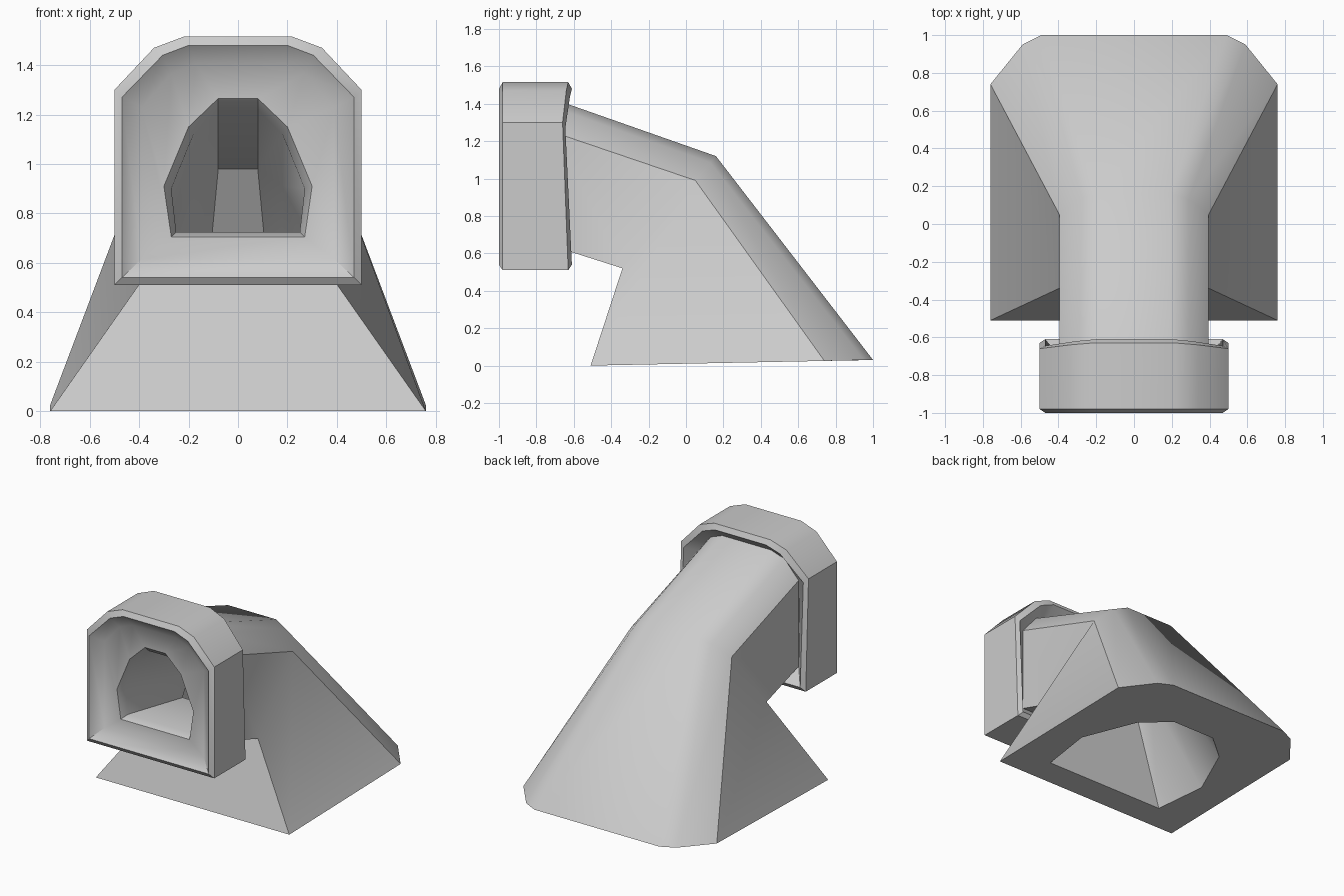
import bpy, bmesh, math

if "Cube" in bpy.data.objects:
    bpy.data.objects.remove(bpy.data.objects["Cube"])


def upright(outline, ys):
    """Turn an (x, z) half outline into a ring, with one y or a y per point."""
    ys = ys if isinstance(ys, (list, tuple)) else [ys] * len(outline)
    return [(x, y, z) for (x, z), y in zip(outline, ys)]


def loft(name, half_rings):
    """Mirror each half ring in x and skin them into a closed tube."""
    bm = bmesh.new()
    rings = []
    for half in half_rings:
        full = half + [(-x, y, z) for x, y, z in reversed(half)]
        rings.append([bm.verts.new(p) for p in full])
    n = len(rings[0])
    for a, b in zip(rings, rings[1:] + rings[:1]):
        for i in range(n):
            j = (i + 1) % n
            bm.faces.new((a[i], a[j], b[j], b[i]))
    bmesh.ops.recalc_face_normals(bm, faces=bm.faces)
    mesh = bpy.data.meshes.new(name)
    bm.to_mesh(mesh)
    bm.free()
    obj = bpy.data.objects.new(name, mesh)
    bpy.context.collection.objects.link(obj)
    bpy.context.view_layer.objects.active = obj
    obj.select_set(True)
    bpy.ops.object.shade_smooth_by_angle(angle=math.radians(35))
    return obj


# Half outlines: bottom corner, shoulder, upper corner, top
rim = [(0.50, 0.51), (0.50, 1.30), (0.34, 1.47), (0.22, 1.515)]
rim_inset = [(0.47, 0.54), (0.47, 1.27), (0.305, 1.44), (0.20, 1.48)]
recess = [(0.39, 0.615), (0.39, 1.23), (0.27, 1.365), (0.17, 1.405)]
hole_lip = [(0.27, 0.705), (0.30, 0.91), (0.20, 1.15), (0.08, 1.265)]
hole = [(0.25, 0.725), (0.27, 0.90), (0.18, 1.12), (0.08, 1.22)]

# Outer duct: flared foot, bend and neck
outer_duct = [
    [(0.76, -0.51, 0.0), (0.76, 0.74, 0.025), (0.59, 0.95, 0.03), (0.49, 1.0, 0.03)],
    [(0.395, -0.34, 0.52), (0.395, 0.05, 0.99), (0.29, 0.13, 1.085), (0.19, 0.16, 1.12)],
    [(0.395, -0.70, 0.635), (0.395, -0.70, 1.245), (0.29, -0.69, 1.375), (0.19, -0.68, 1.415)],
]

# Collar: back groove, bevelled rim, recessed front and opening
collar = [
    upright(rim_inset, [-0.61, -0.645, -0.62, -0.61]),
    upright(rim, [-0.63, -0.66, -0.64, -0.63]),
    upright(rim, -0.98),
    upright(rim_inset, -1.0),
    upright(recess, -0.94),
    upright(hole_lip, -0.93),
    upright(hole, -0.88),
]

# Inner passage down to the opening in the foot
inner_duct = [
    [(0.25, -0.265, 0.61), (0.27, -0.155, 0.74), (0.18, -0.015, 0.91), (0.08, 0.045, 0.98)],
    [(0.48, -0.31, 0.004), (0.53, 0.08, 0.012), (0.36, 0.47, 0.02), (0.17, 0.63, 0.023)],
]

loft("angled_duct_with_collar", outer_duct + collar + inner_duct)
